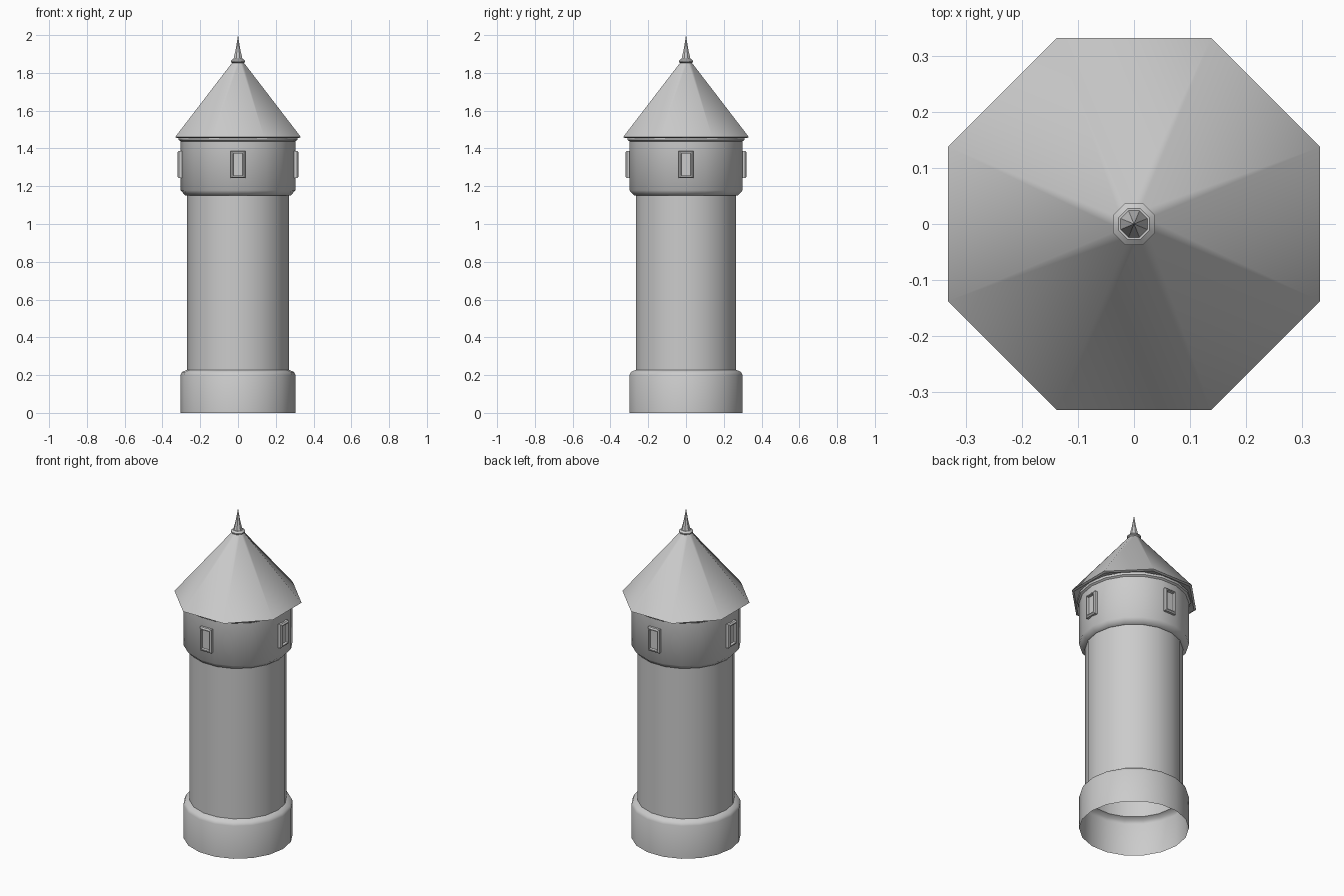
import bpy, bmesh, math
from mathutils import Matrix, Vector

cube = bpy.data.objects.get("Cube")
if cube:
    bpy.data.objects.remove(cube, do_unlink=True)

stone = bpy.data.materials.new("light_grey_stone")
stone.use_nodes = True
GREY = (0.6, 0.6, 0.6, 1)
stone.diffuse_color = GREY
stone.node_tree.nodes["Principled BSDF"].inputs["Base Color"].default_value = GREY


def finish(name, bm, angle):
    mesh = bpy.data.meshes.new(name)
    bm.to_mesh(mesh)
    bm.free()
    obj = bpy.data.objects.new(name, mesh)
    bpy.context.collection.objects.link(obj)
    mesh.materials.append(stone)
    bpy.ops.object.select_all(action="DESELECT")
    obj.select_set(True)
    bpy.context.view_layer.objects.active = obj
    bpy.ops.object.shade_smooth_by_angle(angle=math.radians(angle))
    return obj


def lathe(name, profile, sides, turn=0.0, angle=30):
    """Turn a (radius, height) profile round z; zero radius makes a tip."""
    bm = bmesh.new()
    rings = []
    for r, z in profile:
        count = sides if r else 1
        rings.append([bm.verts.new((r * math.cos(turn + math.tau * i / sides),
                                    r * math.sin(turn + math.tau * i / sides), z))
                      for i in range(count)])
    for low, high in zip(rings, rings[1:]):
        for i in range(sides):
            j = (i + 1) % sides
            if len(high) == 1:
                bm.faces.new((low[i], low[j], high[0]))
            elif len(low) == 1:
                bm.faces.new((low[0], high[j], high[i]))
            else:
                bm.faces.new((low[i], low[j], high[j], high[i]))
    return finish(name, bm, angle)


# Hollow tower body: plinth, shaft and overhanging upper drum
SIDES = 18
lathe("tower_body", [(0.304, 0), (0.304, 0.2), (0.296, 0.217), (0.27, 0.228),
                     (0.27, 1.15), (0.278, 1.15), (0.304, 1.178),
                     (0.304, 1.45)], SIDES, angle=50)
lathe("cornice", [(0.304, 1.438), (0.315, 1.445), (0.315, 1.46)], SIDES)

# Eight-sided roof: a thin shell with its eave and underside
EIGHTH = math.pi / 8
eave = 0.333 / math.cos(EIGHTH)
lathe("roof", [(0.03, 1.845), (eave - 0.012, 1.455), (eave, 1.46),
               (0.025, 1.864)][1:], 8, EIGHTH, angle=40)
lathe("roof_underside", [(0, 1.47), (0.3, 1.47), (eave - 0.012, 1.455)],
      8, EIGHTH)

# Finial: collar and spike
lathe("finial_collar", [(0.03, 1.85), (0.041, 1.858), (0.041, 1.864),
                        (0.03, 1.873), (0, 1.873)], 8, EIGHTH)
lathe("finial_spike", [(0.027, 1.868), (0.012, 1.93), (0, 2.0)], 8, EIGHTH)


def window(name, turn):
    """Bevelled frame around a recessed pane, facing -y before turning."""
    bm = bmesh.new()
    bmesh.ops.create_cube(bm, size=1)
    for v in bm.verts:
        v.co = Vector((v.co.x * 0.078, v.co.y * 0.05 - 0.295, v.co.z * 0.144 + 1.315))
    front = min(bm.faces, key=lambda f: f.calc_center_median().y)
    bmesh.ops.bevel(bm, geom=list(front.edges), offset=0.007, segments=1,
                    affect="EDGES")
    front = min(bm.faces, key=lambda f: f.calc_center_median().y)
    bmesh.ops.inset_region(bm, faces=[front], thickness=0.008)
    bmesh.ops.inset_region(bm, faces=[front], thickness=0.003, depth=-0.014)
    bmesh.ops.transform(bm, matrix=Matrix.Rotation(turn, 4, "Z"), verts=bm.verts)
    finish(name, bm, 30)


for side, quarter in (("front", 0), ("left", 1), ("back", 2), ("right", 3)):
    window(side + "_window", quarter * math.pi / 2)
